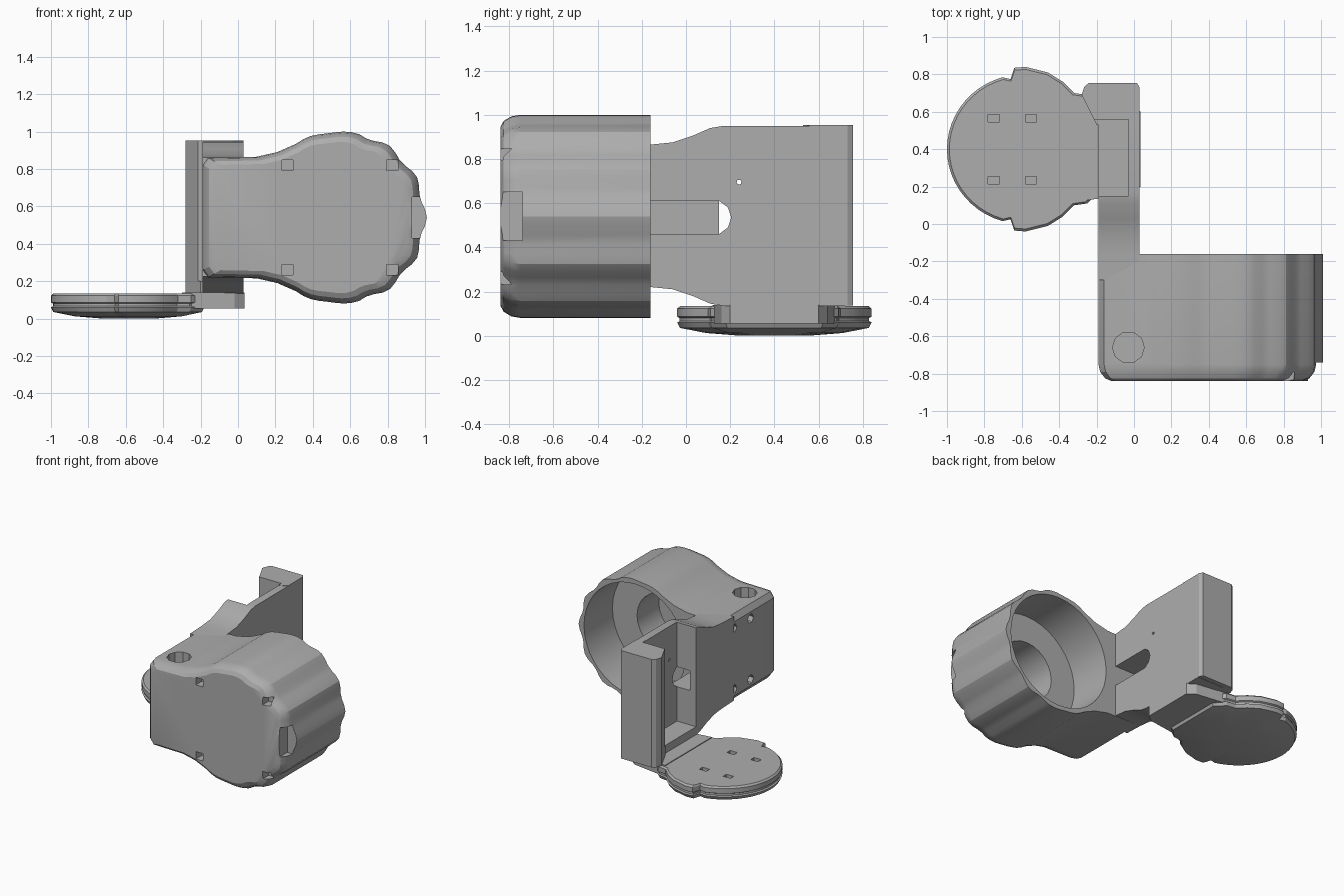
import bpy, bmesh, math
from mathutils import Vector

old = bpy.data.objects.get("Cube")
if old:
    bpy.data.objects.remove(old, do_unlink=True)

grey = bpy.data.materials.new("plain grey")
grey.use_nodes = True
tone = (0.42, 0.42, 0.42, 1)
grey.diffuse_color = tone
grey.node_tree.nodes["Principled BSDF"].inputs["Base Color"].default_value = tone


def loft(name, rings):
    """Skin a stack of equal-length rings and cap both ends."""
    bm = bmesh.new()
    loops = [[bm.verts.new(p) for p in ring] for ring in rings]
    n = len(loops[0])
    for a, b in zip(loops, loops[1:]):
        for i in range(n):
            j = (i + 1) % n
            bm.faces.new((a[i], a[j], b[j], b[i]))
    bm.faces.new(loops[0])
    bm.faces.new(loops[-1])
    bmesh.ops.recalc_face_normals(bm, faces=bm.faces)
    mesh = bpy.data.meshes.new(name)
    bm.to_mesh(mesh)
    bm.free()
    mesh.materials.append(grey)
    obj = bpy.data.objects.new(name, mesh)
    bpy.context.collection.objects.link(obj)
    return obj


def prism(name, outline, axis, lo, hi):
    """Extrude a 2D outline along one axis."""
    place = {"x": lambda u, v, t: (t, u, v),
             "y": lambda u, v, t: (u, t, v),
             "z": lambda u, v, t: (u, v, t)}[axis]
    return loft(name, [[place(u, v, t) for u, v in outline] for t in (lo, hi)])


def circle(cx, cy, r, n):
    return [(cx + r * math.cos(math.tau * i / n), cy + r * math.sin(math.tau * i / n))
            for i in range(n)]


def rect(x0, x1, y0, y1):
    return [(x0, y0), (x1, y0), (x1, y1), (x0, y1)]


def combine(obj, others, operation):
    """Boolean each helper into the object, then drop the helpers."""
    for other in others:
        mod = obj.modifiers.new("bool", "BOOLEAN")
        mod.operation, mod.solver, mod.object = operation, "EXACT", other
        other.hide_render = True
    graph = bpy.context.evaluated_depsgraph_get()
    mesh = bpy.data.meshes.new_from_object(obj.evaluated_get(graph))
    obj.modifiers.clear()
    obj.data = mesh
    for other in others:
        bpy.data.objects.remove(other, do_unlink=True)


def finish(obj):
    bpy.ops.object.select_all(action="DESELECT")
    obj.select_set(True)
    bpy.context.view_layer.objects.active = obj
    bpy.ops.object.shade_smooth_by_angle(angle=math.radians(25))


CX, CZ = 0.54, 0.54

# Cup and side block: one outline, rounded towards the front
outline = [(-0.19, 0.82), (-0.16, 0.86), (0.1, 0.865), (0.21, 0.89)]
steps = 44
for i in range(steps + 1):
    a = math.radians(120 - 240 * i / steps)
    r = 0.458 + 0.012 * math.cos(13 * a) * (1 if abs(a) < 1.4 else 0.3)
    outline.append((CX + r * math.cos(a), CZ + r * math.sin(a)))
outline += [(u, 2 * CZ - v) for u, v in reversed(outline[:4])]
front = [(-0.84, 0.88), (-0.825, 0.94), (-0.79, 0.985), (-0.75, 1), (-0.16, 1)]
housing = loft("cup_housing", [
    [(0.4 + (u - 0.4) * s, y, CZ + (v - CZ) * s) for u, v in outline] for y, s in front])

cutters = [
    prism("bore", circle(CX, CZ, 0.425, 40), "y", -0.5, 0.1),
    prism("inner_hole", circle(CX, CZ, 0.22, 24), "y", -0.76, 0),
    prism("rim_notch", rect(0.93, 1.1, 0.43, 0.65), "y", -0.9, -0.74),
    prism("top_hole", circle(-0.03, -0.66, 0.085, 10), "z", 0.6, 1.1),
]
for x in (0.265, 0.825):
    for z in (0.26, 0.82):
        cutters.append(prism("front_hole", rect(x - 0.03, x + 0.03, z - 0.028, z + 0.028),
                             "y", -0.9, -0.77))
for y in (-0.3, -0.5):
    for z in (0.31, 0.77):
        cutters.append(prism("side_hole", circle(y, z, 0.035, 6), "x", -0.3, -0.12))
combine(housing, cutters, "DIFFERENCE")
finish(housing)

# Arm: widens from the block into a tall open channel
lower = [(-0.3, 0.225), (-0.16, 0.22), (-0.06, 0.21), (0.03, 0.18), (0.11, 0.145),
         (0.17, 0.135), (0.72, 0.135)]
upper = [(u, 1.085 - v) for u, v in reversed(lower)]
arm = prism("arm", lower + upper, "x", -0.19, 0.03)

# Hooked end wall of the channel
hook = [(0.03, 0.56), (0.03, 0.73), (0.015, 0.755), (-0.24, 0.755), (-0.265, 0.735),
        (-0.28, 0.69), (-0.2, 0.53), (-0.02, 0.53)]
combine(arm, [prism("hook", hook, "z", 0.137, 0.953)], "UNION")
slot = [(-0.4, 0.46), (0.15, 0.46), (0.19, 0.49), (0.205, 0.535),
        (0.19, 0.58), (0.15, 0.61), (-0.4, 0.61)]
combine(arm, [
    prism("channel", rect(-0.5, -0.03, 0.15, 0.56), "z", 0.2, 1.2),
    prism("slot", slot, "x", -0.14, 0.2),
    prism("pin_hole", circle(0.24, 0.695, 0.011, 8), "x", -0.1, 0.1),
], "DIFFERENCE")
finish(arm)

# Foot disc: two stacked layers with side tabs and a neck
half = [(-0.18, 0.62), (-0.25, 0.69), (-0.32, 0.7), (-0.38, 0.76), (-0.46, 0.81),
        (-0.58, 0.84), (-0.64, 0.835), (-0.66, 0.775)]
foot = list(half)
for i in range(23):
    a = math.radians(106 + 148 * i / 22)
    foot.append((-0.59 + 0.41 * math.cos(a), 0.4 + 0.4 * math.sin(a)))
foot += [(u, 0.8 - v) for u, v in reversed(half)]
layers = [(0.0, 0.35), (0.012, 0.7), (0.035, 0.97), (0.06, 1), (0.066, 0.975),
          (0.08, 0.975), (0.086, 1), (0.122, 1), (0.134, 0.97)]
disc = loft("foot_disc", [
    [(-0.58 + (u + 0.58) * s, 0.4 + (v - 0.4) * s, z) for u, v in foot] for z, s in layers])
sockets = [prism("socket", rect(x - 0.03, x + 0.03, y - 0.02, y + 0.02), "z", 0.095, 0.3)
           for x in (-0.75, -0.55) for y in (0.235, 0.565)]
combine(disc, sockets, "DIFFERENCE")
finish(disc)

# Tongue joining the foot to the underside of the channel
tongue = prism("foot_tongue", [(-0.3, 0.12), (-0.02, 0.16), (0.035, 0.2), (0.035, 0.6),
                               (-0.02, 0.64), (-0.3, 0.68)], "z", 0.055, 0.14)
finish(tongue)
